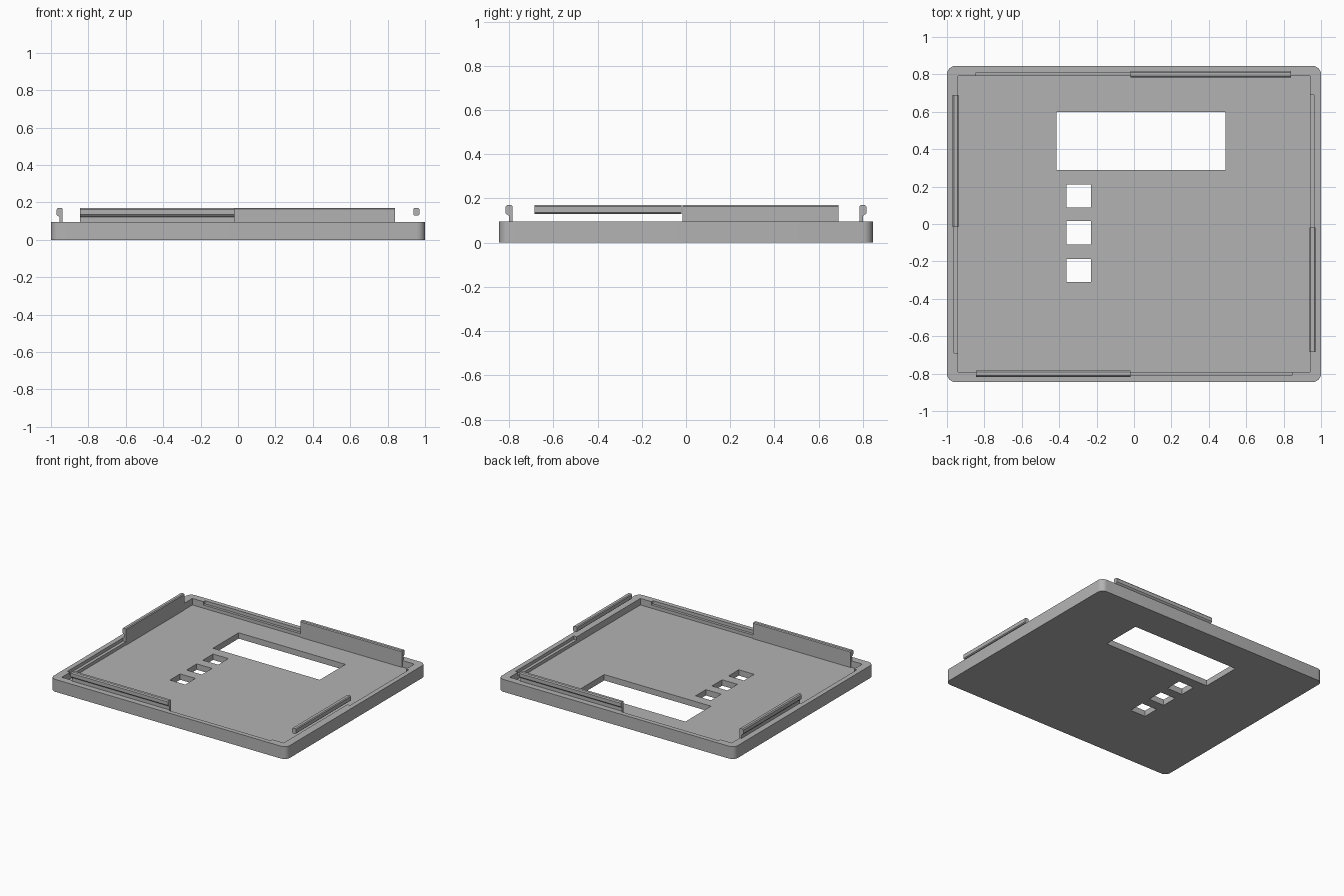
import bpy, bmesh

if "Cube" in bpy.data.objects:
    bpy.data.objects.remove(bpy.data.objects["Cube"])

gray = bpy.data.materials.new("gray_plastic")
gray.diffuse_color = (0.45, 0.45, 0.45, 1)
gray.use_nodes = True
gray.node_tree.nodes["Principled BSDF"].inputs["Base Color"].default_value = gray.diffuse_color


def make_object(name, bm):
    bmesh.ops.recalc_face_normals(bm, faces=bm.faces[:])
    mesh = bpy.data.meshes.new(name)
    bm.to_mesh(mesh)
    bm.free()
    mesh.materials.append(gray)
    obj = bpy.data.objects.new(name, mesh)
    bpy.context.collection.objects.link(obj)
    return obj


def box(name, x0, x1, y0, y1, z0, z1, corner=0.0):
    """Box from its limits, with optional rounded upright edges."""
    bm = bmesh.new()
    bmesh.ops.create_cube(bm, size=1)
    for v in bm.verts:
        v.co = ((x0 + x1) / 2 + v.co.x * (x1 - x0),
                (y0 + y1) / 2 + v.co.y * (y1 - y0),
                (z0 + z1) / 2 + v.co.z * (z1 - z0))
    if corner:
        upright = [e for e in bm.edges
                   if abs(e.verts[0].co.z - e.verts[1].co.z) > 0.01]
        bmesh.ops.bevel(bm, geom=upright, offset=corner, segments=6,
                        profile=0.5, affect='EDGES')
    return make_object(name, bm)


def clip(name, profile, start, end, place):
    """Extrude an (outward, z) profile along one side of the tray."""
    bm = bmesh.new()
    rings = [[bm.verts.new(place(t, o, z)) for o, z in profile]
             for t in (start, end)]
    n = len(profile)
    for i in range(n):
        j = (i + 1) % n
        bm.faces.new((rings[0][i], rings[0][j], rings[1][j], rings[1][i]))
    bm.faces.new(rings[0])
    bm.faces.new(rings[1])
    return make_object(name, bm)


# Tray with rounded corners
tray = box("tray", -1, 1, -0.845, 0.845, 0, 0.095, corner=0.045)

# Pocket, display window and button holes
FLOOR, LEDGE = 0.045, 0.07
cutters = [
    box("pocket_cutter", -0.94, 0.94, -0.79, 0.79, FLOOR, 0.2),
    box("window_cutter", -0.415, 0.49, 0.29, 0.60, -0.1, 0.15),
]
for y in (0.15, -0.047, -0.248):
    cutters.append(box("button_cutter", -0.36, -0.23, y - 0.062, y + 0.062, -0.1, 0.15))

# Recesses in the rim that receive the clips of the mating half
cutters += [
    box("front_recess_cutter", -0.02, 0.845, -0.81, -0.7, LEDGE, 0.21),
    box("back_recess_cutter", -0.845, -0.02, 0.7, 0.81, LEDGE, 0.21),
    box("left_recess_cutter", -0.963, -0.85, -0.69, -0.015, LEDGE, 0.21),
    box("right_recess_cutter", 0.85, 0.963, -0.02, 0.69, LEDGE, 0.21),
]
for cutter in cutters:
    mod = tray.modifiers.new("cut", 'BOOLEAN')
    mod.operation = 'DIFFERENCE'
    mod.solver = 'EXACT'
    mod.object = cutter
bpy.context.view_layer.update()
evaluated = tray.evaluated_get(bpy.context.evaluated_depsgraph_get())
tray.data = bpy.data.meshes.new_from_object(evaluated)
tray.modifiers.clear()
for cutter in cutters:
    bpy.data.objects.remove(cutter)

# Clip profiles: outward offset from the inner face, and height
hooked = [(0, FLOOR), (0.017, FLOOR), (0.017, 0.122), (0.027, 0.128),
          (0.033, 0.135), (0.033, 0.162), (0.026, 0.17), (0.006, 0.17), (0, 0.164)]
bar = [(0.006, 0.13), (0.028, 0.13), (0.034, 0.136), (0.034, 0.164),
       (0.028, 0.17), (0.006, 0.17), (0, 0.164), (0, 0.136)]

# One clip on each side, each filling half its length
clip("front_clip", hooked, -0.845, -0.02, lambda t, o, z: (t, -0.784 - o, z))
clip("back_clip", hooked, -0.02, 0.84, lambda t, o, z: (t, 0.784 + o, z))
clip("left_clip", hooked, -0.015, 0.69, lambda t, o, z: (-0.937 - o, t, z))
clip("right_clip_bar", bar, -0.685, -0.02, lambda t, o, z: (0.937 + o, t, z))

# Smooth the rounded corners while keeping edges crisp
bpy.ops.object.select_all(action='DESELECT')
tray.select_set(True)
bpy.context.view_layer.objects.active = tray
bpy.ops.object.shade_smooth_by_angle()
